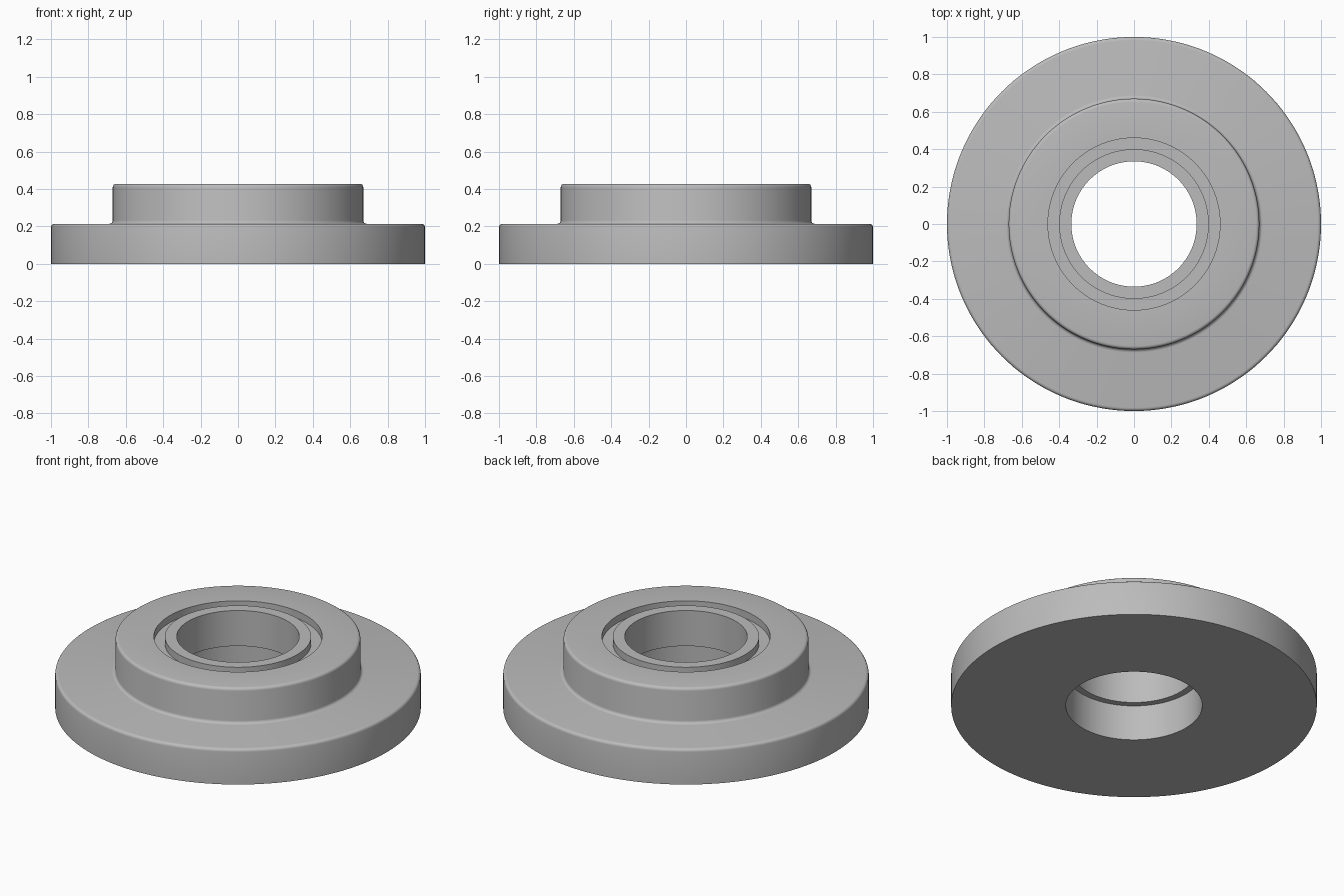
import bpy
import bmesh
import math

# Remove the default cube
cube = bpy.data.objects.get("Cube")
if cube:
    bpy.data.objects.remove(cube, do_unlink=True)

SEGMENTS = 144
FLANGE_TOP, HUB_TOP = 0.214, 0.428
FLANGE_R, HUB_R = 1.0, 0.67
BORE_R, LOWER_BORE_R = 0.335, 0.373
GROOVE_IN, GROOVE_OUT, GROOVE_DEPTH = 0.4, 0.46, 0.043
ROUND = 0.018


def arc(cx, cz, start, end, steps=4):
    """Quarter-round points (radius, height) about a centre."""
    angles = [math.radians(start + (end - start) * i / steps) for i in range(steps + 1)]
    return [(cx + ROUND * math.cos(a), cz + ROUND * math.sin(a)) for a in angles]


# Closed cross-section, from the lower bore outwards and over the top
floor = HUB_TOP - GROOVE_DEPTH
profile = [(LOWER_BORE_R, 0), (FLANGE_R, 0)]
profile += arc(FLANGE_R - ROUND, FLANGE_TOP - ROUND, 0, 90)      # flange rim
profile += arc(HUB_R + ROUND, FLANGE_TOP + ROUND, 270, 180)      # fillet at hub foot
profile += arc(HUB_R - ROUND, HUB_TOP - ROUND, 0, 90)            # hub rim
profile += [(GROOVE_OUT, HUB_TOP), (GROOVE_OUT, floor),          # seal groove
            (GROOVE_IN, floor), (GROOVE_IN, HUB_TOP)]
profile += [(BORE_R, HUB_TOP), (BORE_R, FLANGE_TOP),             # stepped bore
            (LOWER_BORE_R, FLANGE_TOP)]

# Revolve the cross-section
bm = bmesh.new()
verts = [bm.verts.new((r, 0, z)) for r, z in profile]
edges = [bm.edges.new((v, verts[(i + 1) % len(verts)])) for i, v in enumerate(verts)]
bmesh.ops.spin(bm, geom=verts + edges, cent=(0, 0, 0), axis=(0, 0, 1),
               angle=math.tau, steps=SEGMENTS, use_merge=True)
bmesh.ops.remove_doubles(bm, verts=bm.verts[:], dist=0.0001)
bmesh.ops.recalc_face_normals(bm, faces=bm.faces[:])
mesh = bpy.data.meshes.new("flanged_hub")
bm.to_mesh(mesh)
bm.free()
hub = bpy.data.objects.new("flanged_hub", mesh)
bpy.context.collection.objects.link(hub)

# Plain grey metal
grey = bpy.data.materials.new("plain_grey")
grey.use_nodes = True
colour = (0.5, 0.5, 0.5, 1)
grey.diffuse_color = colour
for node in grey.node_tree.nodes:
    if node.type == "BSDF_PRINCIPLED":
        node.inputs["Base Color"].default_value = colour
mesh.materials.append(grey)

# Smooth rounds, crisp corners
bpy.ops.object.select_all(action="DESELECT")
hub.select_set(True)
bpy.context.view_layer.objects.active = hub
bpy.ops.object.shade_smooth_by_angle(angle=math.radians(35))
